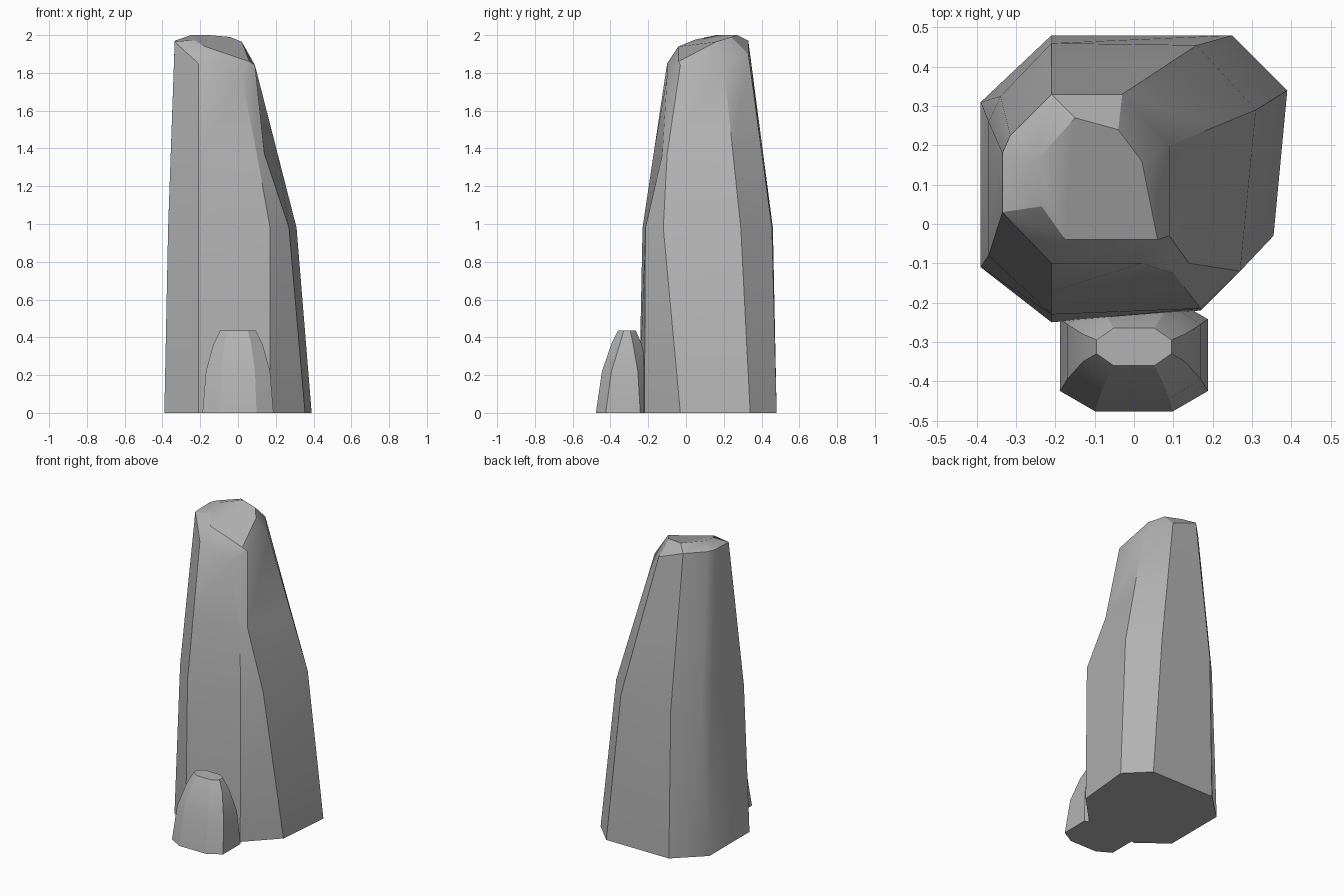
import bpy
import bmesh
from math import radians
from mathutils import Vector

cube = bpy.data.objects.get("Cube")
if cube:
    bpy.data.objects.remove(cube, do_unlink=True)

stone = bpy.data.materials.new("grey_stone")
stone.use_nodes = True
colour = (0.45, 0.45, 0.45, 1)
stone.diffuse_color = colour
stone.node_tree.nodes["Principled BSDF"].inputs["Base Color"].default_value = colour


def at_height(points, z):
    return [Vector((x, y, z)) for x, y in points]


def loft(name, rings):
    """Skin matching rings from bottom to top and close both ends."""
    bm = bmesh.new()
    rows = [[bm.verts.new(p) for p in ring] for ring in rings]
    count = len(rows[0])
    for low, high in zip(rows, rows[1:]):
        for i in range(count):
            j = (i + 1) % count
            bm.faces.new((low[i], low[j], high[j], high[i]))
    bm.faces.new(rows[0][::-1])
    bm.faces.new(rows[-1])
    bmesh.ops.remove_doubles(bm, verts=bm.verts[:], dist=0.001)
    bmesh.ops.recalc_face_normals(bm, faces=bm.faces[:])
    mesh = bpy.data.meshes.new(name)
    bm.to_mesh(mesh)
    bm.free()
    mesh.materials.append(stone)
    obj = bpy.data.objects.new(name, mesh)
    bpy.context.collection.objects.link(obj)
    bpy.ops.object.select_all(action="DESELECT")
    obj.select_set(True)
    bpy.context.view_layer.objects.active = obj
    bpy.ops.object.shade_smooth_by_angle(angle=radians(30))
    return obj


# Tall leaning stone: foot, waist, shoulder and sloping crown
foot = at_height([(-.39, -.11), (-.21, -.25), (.17, -.22), (.355, -.03), (.39, .34),
                  (.25, .48), (-.21, .48), (-.39, .31), (-.39, .31)], 0)
waist = at_height([(-.37, -.08), (-.21, -.23), (.17, -.215), (.27, -.12), (.31, .29),
                   (.16, .455), (-.21, .46), (-.34, .325), (-.37, .26)], .98)
shoulder = [Vector(p) for p in (
    (-.335, .03, 1.965), (-.21, -.1, 1.85), (.02, -.1, 1.78),
    (.09, -.03, 1.84), (.09, .2, 1.84), (-.03, .33, 1.9),
    (-.21, .33, 1.97), (-.315, .225, 1.97), (-.335, .18, 1.97))]
crown = [Vector(p) for p in (
    (-.235, .045, 1.975), (-.175, -.04, 1.94), (.06, -.04, 1.86),
    (.06, -.04, 1.86), (.02, .16, 1.965), (-.04, .24, 1.99),
    (-.15, .27, 2), (-.25, .16, 2), (-.25, .16, 2))]
# Chipped front corner above the waist
chest = [a.lerp(b, .45) for a, b in zip(waist, shoulder)]
chest[2] = Vector((.1, -.125, 1.37))
chest[3] = Vector((.14, -.1, 1.37))
loft("tall_stone", [foot, waist, chest, shoulder, crown])


# Small rounded stone at the front
def cut_rectangle(half, front, back, cut_x, cut_y, z):
    inner = half - cut_x
    return at_height([(-inner, front), (inner, front), (half, front + cut_y),
                      (half, back - cut_y), (inner, back), (-inner, back),
                      (-half, back - cut_y), (-half, front + cut_y)], z)


loft("small_stone", [
    cut_rectangle(.188, -.477, -.19, .09, .052, 0),
    cut_rectangle(.17, -.445, -.205, .08, .05, .22),
    cut_rectangle(.13, -.395, -.235, .06, .045, .365),
    cut_rectangle(.095, -.36, -.265, .043, .03, .435)])
